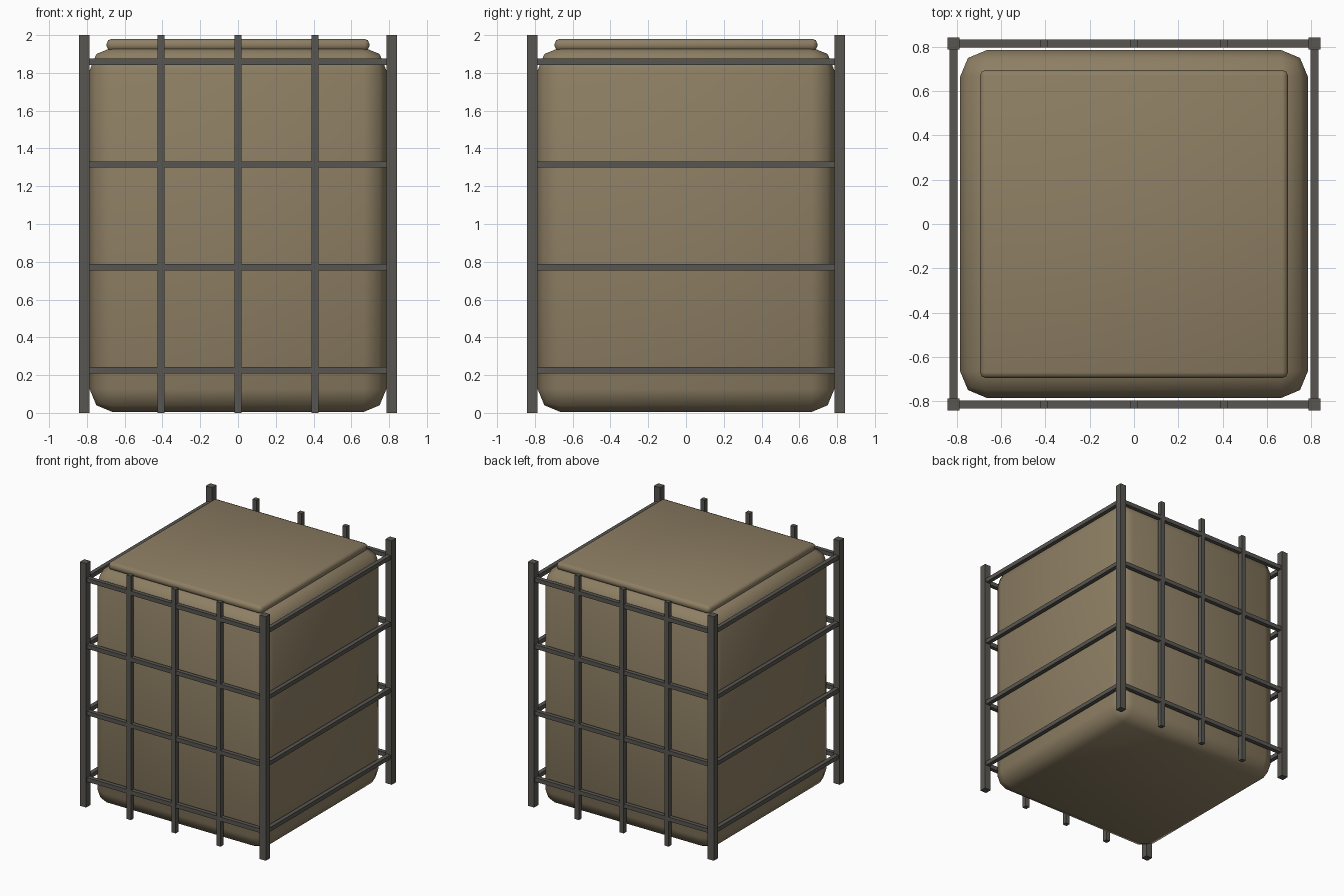
import bpy, math

if "Cube" in bpy.data.objects:
    bpy.data.objects.remove(bpy.data.objects["Cube"])


def material(name, rgb):
    m = bpy.data.materials.new(name)
    m.diffuse_color = (*rgb, 1)
    m.use_nodes = True
    m.node_tree.nodes["Principled BSDF"].inputs["Base Color"].default_value = m.diffuse_color
    return m


TAN = material("tan plastic", (0.27, 0.212, 0.127))
STEEL = material("dark grey steel", (0.098, 0.094, 0.082))


def box(name, center, size, mat, bevel=0):
    bpy.ops.mesh.primitive_cube_add(size=1, location=center)
    ob = bpy.context.object
    ob.name = name
    ob.scale = size
    bpy.ops.object.transform_apply(location=False, rotation=False, scale=True)
    ob.data.materials.append(mat)
    if bevel:
        mod = ob.modifiers.new("rounded edges", 'BEVEL')
        mod.width = bevel
        mod.segments = 2
        bpy.ops.object.modifier_apply(modifier=mod.name)
        bpy.ops.object.shade_smooth_by_angle(angle=math.radians(60))
    return ob


# Rounded tank and its lid
box("tank", (0, 0, 0.97), (1.57, 1.57, 1.93), TAN, 0.12)
box("lid", (0, 0, 1.948), (1.39, 1.39, 0.064), TAN, 0.025)

# Cage corner posts
E = 0.815
for x in (-E, E):
    for y in (-E, E):
        box("corner_post", (x, y, 1), (0.056, 0.056, 2), STEEL)

# Thin uprights on the front and back
for y in (-E, E):
    for x in (-0.407, 0, 0.407):
        box("upright", (x, y, 1), (0.037, 0.037, 2), STEEL)

# Horizontal rails around all four sides
for z in (0.225, 0.77, 1.315, 1.86):
    for s in (-E, E):
        box("cross_rail", (0, s, z), (2 * E, 0.034, 0.034), STEEL)
        box("side_rail", (s, 0, z), (0.034, 2 * E, 0.034), STEEL)
